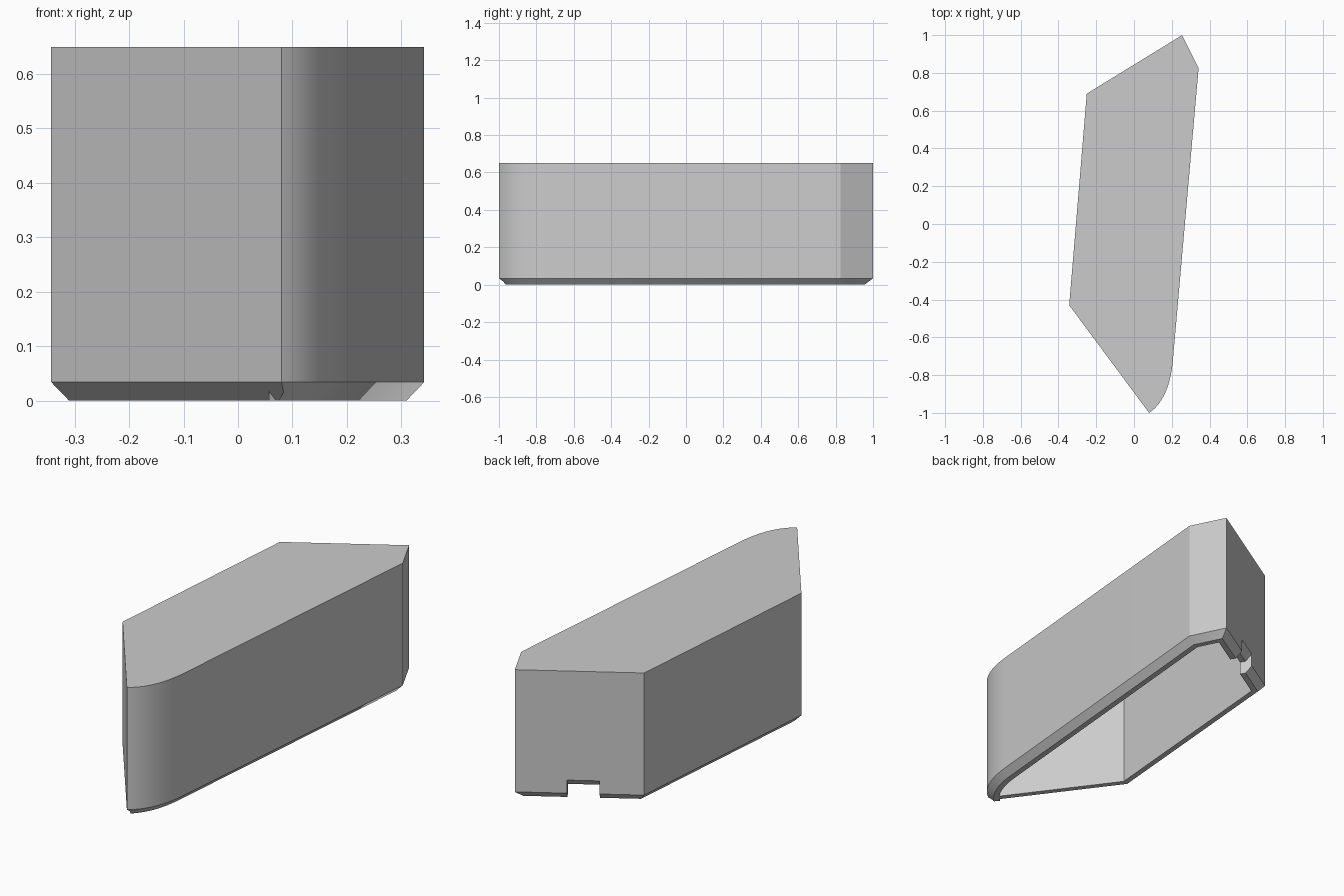
import bpy, bmesh
from math import radians
from mathutils import Vector

if "Cube" in bpy.data.objects:
    bpy.data.objects.remove(bpy.data.objects["Cube"], do_unlink=True)

HEIGHT, ROOF, CHAMFER, INSET, WALL = 0.65, 0.59, 0.034, 0.032, 0.06

grey = bpy.data.materials.new("plain_grey")
grey.use_nodes = True
colour = (0.6, 0.6, 0.6, 1)
grey.diffuse_color = colour
grey.node_tree.nodes["Principled BSDF"].inputs["Base Color"].default_value = colour


def make_object(name, bm):
    bmesh.ops.recalc_face_normals(bm, faces=bm.faces)
    mesh = bpy.data.meshes.new(name)
    bm.to_mesh(mesh)
    bm.free()
    mesh.materials.append(grey)
    obj = bpy.data.objects.new(name, mesh)
    bpy.context.collection.objects.link(obj)
    return obj


def bezier(a, b, c, steps):
    for i in range(steps + 1):
        t = i / steps
        yield a * (1 - t) ** 2 + b * 2 * t * (1 - t) + c * t * t


def inset(points, d):
    """Offset a counter-clockwise outline inwards with mitred corners."""
    result = []
    for i, p in enumerate(points):
        e1 = (p - points[i - 1]).normalized()
        e2 = (points[(i + 1) % len(points)] - p).normalized()
        n1, n2 = Vector((-e1.y, e1.x)), Vector((-e2.y, e2.x))
        result.append(p + (n1 + n2) * d / (1 + n1.dot(n2)))
    return result


def loft(name, loops):
    """Join matching closed loops and cap both ends."""
    bm = bmesh.new()
    rings = [[bm.verts.new(v) for v in loop] for loop in loops]
    count = len(rings[0])
    for a, b in zip(rings, rings[1:]):
        for i in range(count):
            j = (i + 1) % count
            bm.faces.new((a[i], a[j], b[j], b[i]))
    bm.faces.new(rings[0])
    bm.faces.new(rings[-1])
    return make_object(name, bm)


# Outline with one rounded front corner
back_a, back_b = Vector((0.255, 1.0)), Vector((-0.25, 0.69))
outline = list(bezier(Vector((0.08, -1.0)), Vector((0.185, -0.93)),
                      Vector((0.205, -0.73)), 14))
outline += [Vector((0.342, 0.825)), back_a, back_b, Vector((-0.343, -0.43))]

# Hollow shell, open below, with a chamfered foot
layers = [(0, HEIGHT), (0, CHAMFER), (INSET, 0), (WALL, 0), (WALL, ROOF)]
shell = loft("hollow_shell", [[(p.x, p.y, z) for p in inset(outline, d)]
                              for d, z in layers])

# Notch in the back wall, its top chamfered like the foot
along = back_b - back_a
inward = Vector((-along.y, along.x)).normalized()
section = [(-0.032, -0.05), (0.15, -0.05), (0.15, 0.066),
           (INSET, 0.066), (-0.032, 0.134)]
ends = []
for f in (0.403, 0.655):
    base = back_a + along * f
    ends.append([(*(base + inward * d), z) for d, z in section])
cutter = loft("notch_cutter", ends)
cutter.hide_render = True

notch = shell.modifiers.new("notch", "BOOLEAN")
notch.operation = "DIFFERENCE"
notch.solver = "EXACT"
notch.object = cutter

bpy.ops.object.select_all(action="DESELECT")
bpy.context.view_layer.objects.active = shell
shell.select_set(True)
bpy.ops.object.modifier_apply(modifier=notch.name)
bpy.data.objects.remove(cutter, do_unlink=True)
bpy.ops.object.shade_smooth_by_angle(angle=radians(25))
